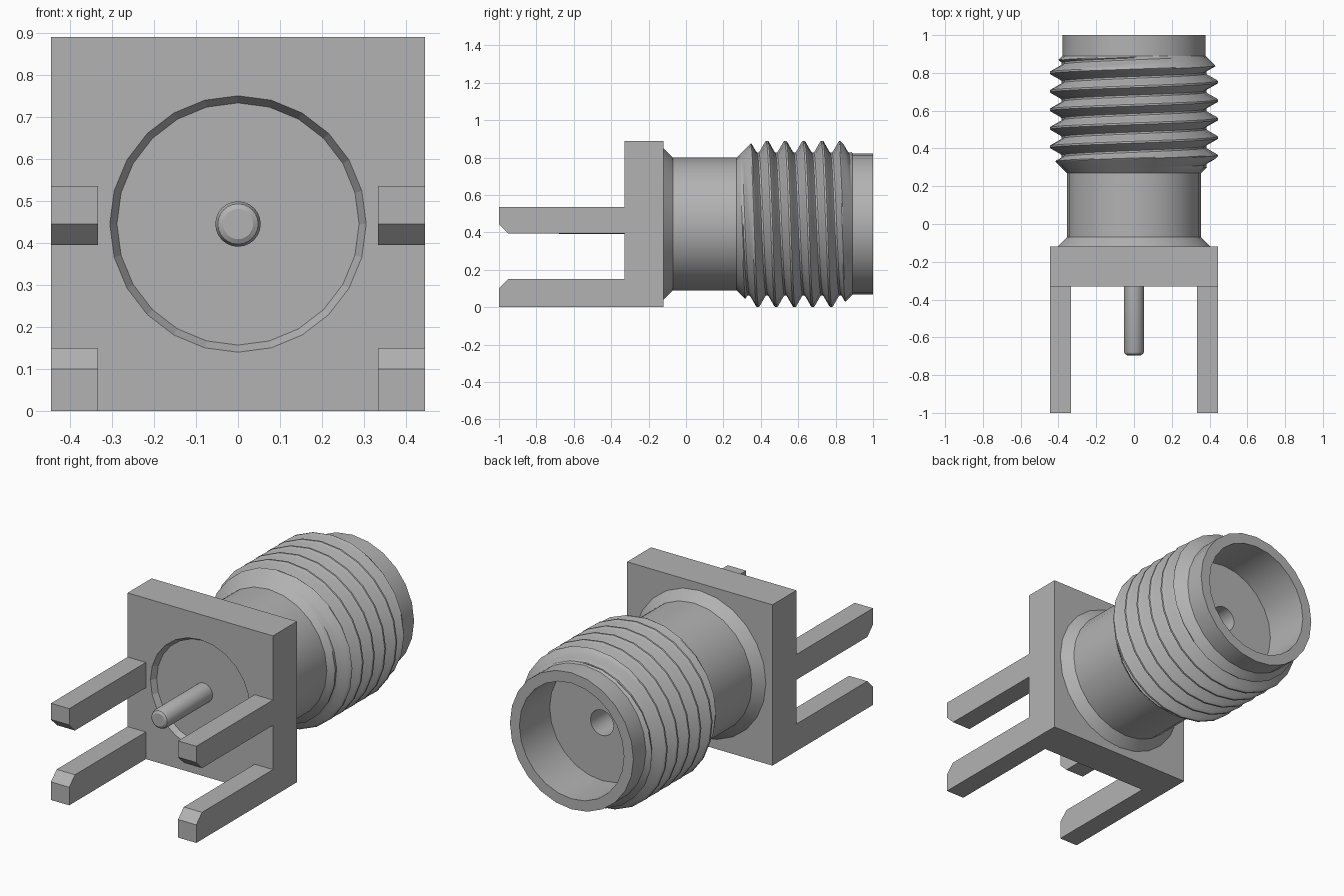
import bpy, bmesh, math
from mathutils import Matrix

SIDES = 24
AXIS_Z = 0.445
PITCH = 0.098
STEPS = 20          # thread rows per pitch

cube = bpy.data.objects.get("Cube")
if cube:
    bpy.data.objects.remove(cube, do_unlink=True)

metal = bpy.data.materials.new("grey metal")
metal.use_nodes = True
grey = (0.45, 0.45, 0.45, 1)
metal.diffuse_color = grey
metal.node_tree.nodes["Principled BSDF"].inputs["Base Color"].default_value = grey


def finish(name, bm, smooth=False):
    bmesh.ops.remove_doubles(bm, verts=bm.verts, dist=0.0002)
    bmesh.ops.recalc_face_normals(bm, faces=bm.faces)
    mesh = bpy.data.meshes.new(name)
    bm.to_mesh(mesh)
    bm.free()
    obj = bpy.data.objects.new(name, mesh)
    bpy.context.collection.objects.link(obj)
    mesh.materials.append(metal)
    bpy.ops.object.select_all(action="DESELECT")
    obj.select_set(True)
    bpy.context.view_layer.objects.active = obj
    if smooth:
        bpy.ops.object.shade_smooth_by_angle(angle=math.radians(30))
    return obj


def sweep(bm, columns):
    """Skin neighbouring columns of (y, radius) points around the y axis."""
    grid = []
    for j, column in enumerate(columns):
        a = 2 * math.pi * j / SIDES
        grid.append([bm.verts.new((-r * math.sin(a), y, AXIS_Z + r * math.cos(a)))
                     for y, r in column])
    for left, right in zip(grid, grid[1:]):
        for k in range(len(left) - 1):
            bm.faces.new((left[k], right[k], right[k + 1], left[k + 1]))


def lathe(bm, profile):
    sweep(bm, [profile] * (SIDES + 1))


def box(bm, x0, x1, y0, y1, z0, z1):
    size = Matrix.Diagonal((x1 - x0, y1 - y0, z1 - z0, 1))
    place = Matrix.Translation(((x0 + x1) / 2, (y0 + y1) / 2, (z0 + z1) / 2))
    bmesh.ops.create_cube(bm, size=1, matrix=place @ size)


# Square flange with a shallow tapered recess in its front
bm = bmesh.new()
box(bm, -0.445, 0.445, -0.33, -0.12, 0, 0.89)
flange = finish("flange", bm)

bm = bmesh.new()
lathe(bm, [(-0.36, 0), (-0.36, 0.322), (-0.33, 0.305), (-0.30, 0.288), (-0.30, 0)])
cutter = finish("recess_cutter", bm)
cutter.hide_render = True
bpy.context.view_layer.objects.active = flange
cut = flange.modifiers.new("recess", "BOOLEAN")
cut.operation = "DIFFERENCE"
cut.solver = "EXACT"
cut.object = cutter
bpy.ops.object.modifier_apply(modifier=cut.name)
bpy.data.objects.remove(cutter, do_unlink=True)

# Four mounting legs, each with one chamfered tip edge
TIP, CHAMFER = -1.0, 0.05
for level, z0, z1, cut_top in (("upper", 0.395, 0.535, False), ("lower", 0, 0.15, True)):
    if cut_top:
        outline = [(-0.33, z0), (TIP, z0), (TIP, z1 - CHAMFER),
                   (TIP + CHAMFER, z1), (-0.33, z1)]
    else:
        outline = [(-0.33, z0), (TIP + CHAMFER, z0), (TIP, z0 + CHAMFER),
                   (TIP, z1), (-0.33, z1)]
    for side, x in (("left", 0.333), ("right", -0.445)):
        bm = bmesh.new()
        face = bm.faces.new([bm.verts.new((x, y, z)) for y, z in outline])
        ext = bmesh.ops.extrude_face_region(bm, geom=[face], use_keep_orig=True)
        moved = [v for v in ext["geom"] if isinstance(v, bmesh.types.BMVert)]
        bmesh.ops.translate(bm, verts=moved, vec=(0.112, 0, 0))
        finish(f"{level}_{side}_leg", bm)

# Centre pin with rounded tip
bm = bmesh.new()
lathe(bm, [(-0.29, 0), (-0.29, 0.054), (-0.675, 0.054), (-0.688, 0.048),
           (-0.695, 0.036), (-0.695, 0)])
finish("centre_pin", bm, True)

# Barrel: flared neck, helical thread, hollow end with a socket hole
START, END = 0.27, 0.89
bm = bmesh.new()
lathe(bm, [(-0.15, 0), (-0.15, 0.405), (-0.12, 0.405), (-0.07, 0.355), (START, 0.355)])


def thread_point(k, j):
    y = 0.825 + PITCH * (k / STEPS - j / SIDES)
    y = min(max(y, START), END)
    frac = (k % STEPS) / STEPS
    away = min(frac, 1 - frac)
    height = min(max((0.43 - away) / 0.36, 0), 1)
    radius = 0.383 + 0.062 * height
    return y, min(radius, 0.355 + y - START, 0.378 + END - y)


sweep(bm, [[thread_point(k, j) for k in range(-6 * STEPS, 2 * STEPS)]
           for j in range(SIDES + 1)])
lathe(bm, [(END, 0.378), (1.0, 0.378), (1.0, 0.32), (0.735, 0.32),
           (0.735, 0.07), (0.4, 0.07), (0.4, 0)])
finish("threaded_barrel", bm, True)
